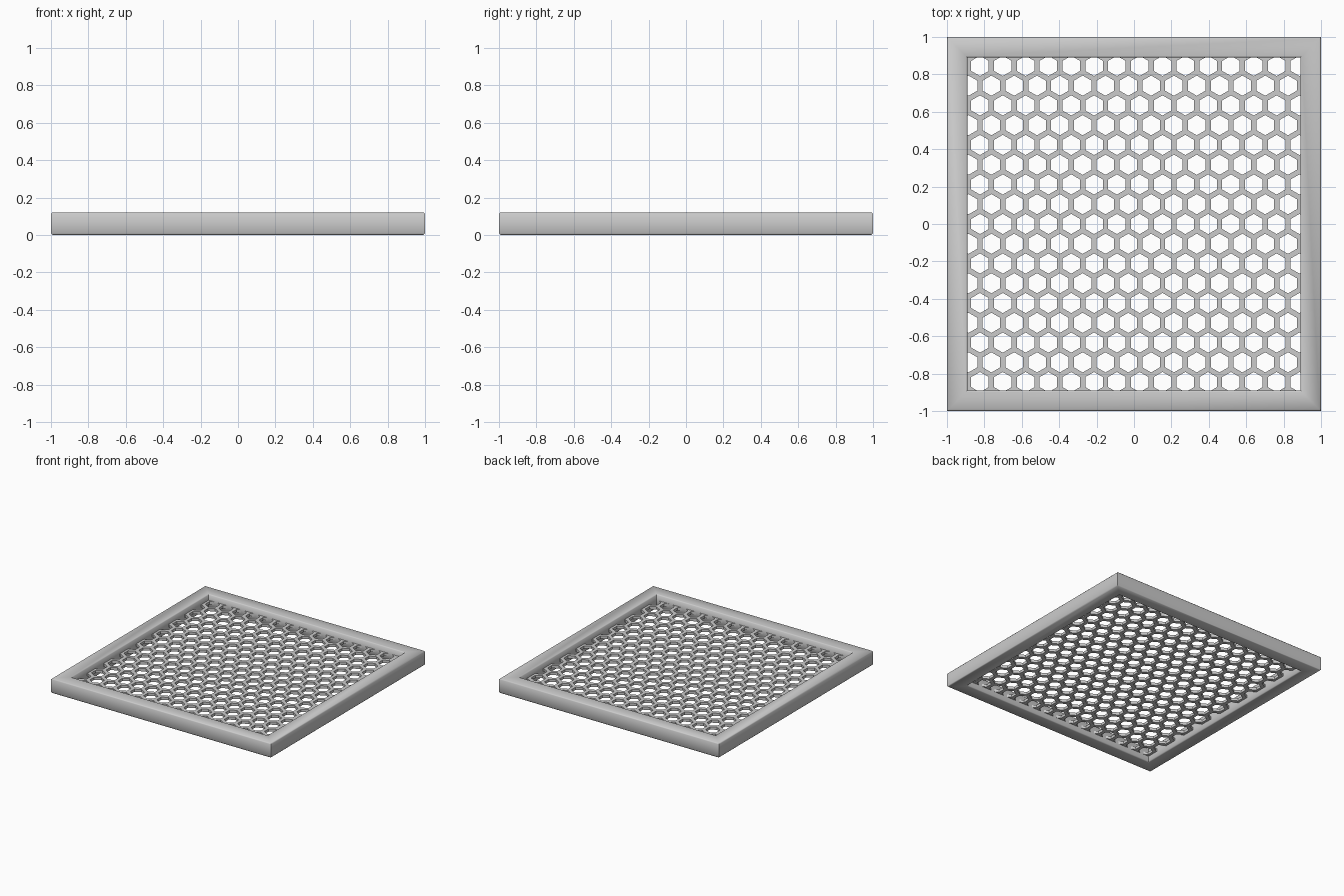
import bpy, bmesh, math

if "Cube" in bpy.data.objects:
    bpy.data.objects.remove(bpy.data.objects["Cube"])

H = 0.12            # frame height
OUT, INN = 1.0, 0.89
C = 0.008           # edge chamfer
PITCH = 0.122       # hole spacing
HOLE_R = 0.054      # hole corner radius
THICK = 0.022       # mesh sheet thickness


def add_object(name, bm):
    bmesh.ops.recalc_face_normals(bm, faces=bm.faces)
    me = bpy.data.meshes.new(name)
    bm.to_mesh(me)
    bm.free()
    ob = bpy.data.objects.new(name, me)
    bpy.context.collection.objects.link(ob)
    return ob


# Square frame: chamfered profile swept around four mitred corners
profile = [(INN + C, 0), (OUT - C, 0), (OUT, C), (OUT, H - C),
           (OUT - C, H), (INN + C, H), (INN, H - C), (INN, C)]
bm = bmesh.new()
rings = [[bm.verts.new((sx * r, sy * r, z)) for r, z in profile]
         for sx, sy in ((1, 1), (-1, 1), (-1, -1), (1, -1))]
n = len(profile)
for i in range(4):
    a, b = rings[i], rings[(i + 1) % 4]
    for j in range(n):
        k = (j + 1) % n
        bm.faces.new((a[j], a[k], b[k], b[j]))
frame = add_object("frame", bm)
bpy.context.view_layer.objects.active = frame
frame.select_set(True)
bpy.ops.object.shade_smooth_by_angle(angle=math.radians(55))
frame.select_set(False)

# Honeycomb sheet: a ring of six quads per cell, trimmed inside the frame
bm = bmesh.new()
row_step = PITCH * math.sqrt(3) / 2
cell_r = PITCH / math.sqrt(3)
for row in range(-9, 10):
    shift = PITCH / 4 * (1 if row % 2 == 0 else -1)
    for col in range(-9, 10):
        cx, cy = col * PITCH + shift, row * row_step

        def hexagon(r):
            return [bm.verts.new((cx + r * math.cos(math.radians(30 + 60 * k)),
                                  cy + r * math.sin(math.radians(30 + 60 * k)),
                                  H / 2)) for k in range(6)]
        outer, inner = hexagon(cell_r), hexagon(HOLE_R)
        for k in range(6):
            m = (k + 1) % 6
            bm.faces.new((outer[k], outer[m], inner[m], inner[k]))
bmesh.ops.remove_doubles(bm, verts=bm.verts, dist=0.001)
for nrm in ((1, 0, 0), (-1, 0, 0), (0, 1, 0), (0, -1, 0)):
    bmesh.ops.bisect_plane(bm, geom=bm.verts[:] + bm.edges[:] + bm.faces[:],
                           plane_co=[0.9 * c for c in nrm], plane_no=nrm,
                           clear_outer=True)
sheet = add_object("honeycomb_mesh", bm)
sol = sheet.modifiers.new("thickness", 'SOLIDIFY')
sol.thickness = THICK
sol.offset = 0
